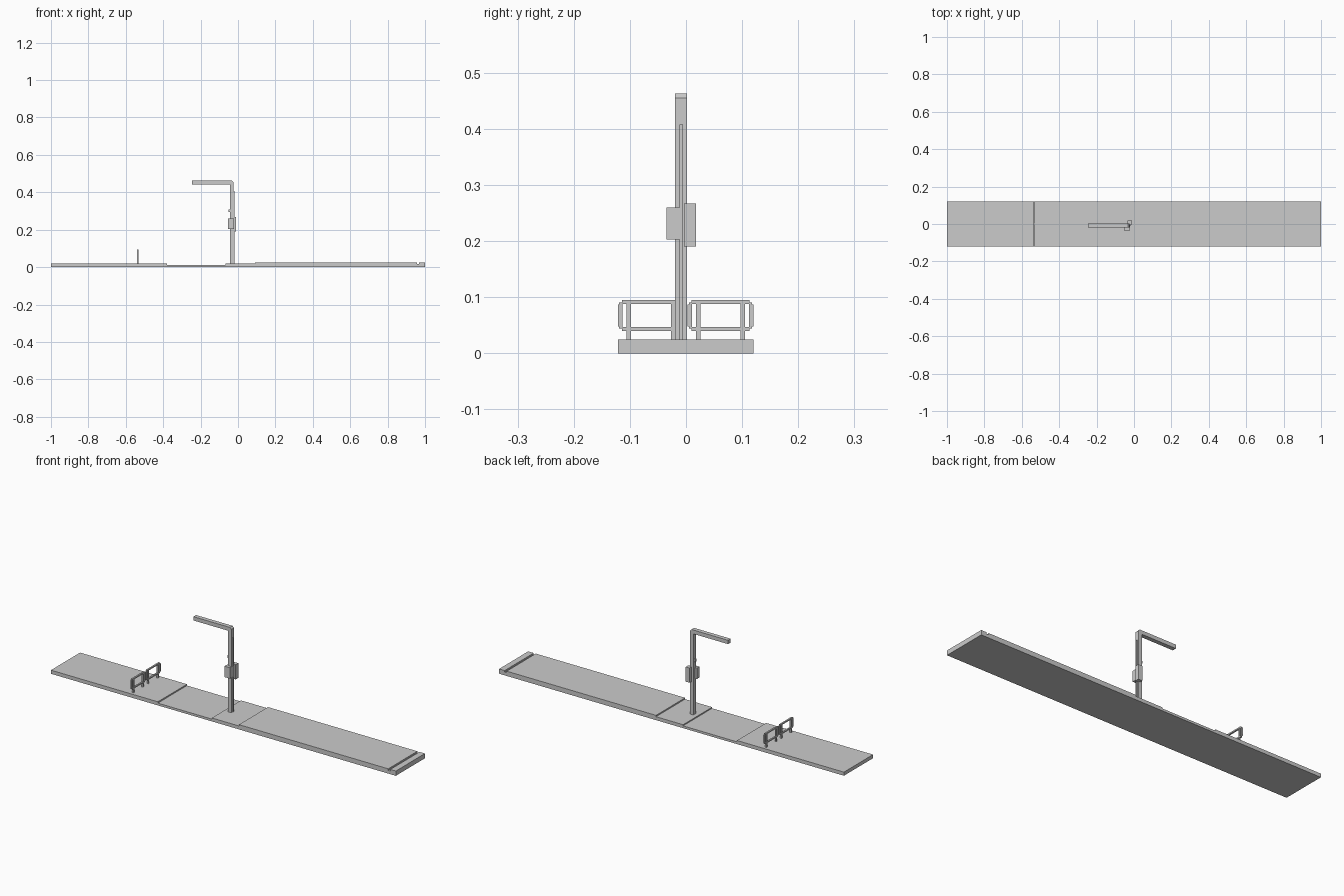
import bpy, bmesh

if "Cube" in bpy.data.objects:
    bpy.data.objects.remove(bpy.data.objects["Cube"])


def extrude_profile(name, pts, y0, y1):
    """Extrude an x-z outline along y."""
    bm = bmesh.new()
    face = bm.faces.new([bm.verts.new((x, y0, z)) for x, z in pts])
    ext = bmesh.ops.extrude_face_region(bm, geom=[face])
    verts = [v for v in ext["geom"] if isinstance(v, bmesh.types.BMVert)]
    bmesh.ops.translate(bm, verts=verts, vec=(0, y1 - y0, 0))
    bmesh.ops.recalc_face_normals(bm, faces=bm.faces)
    me = bpy.data.meshes.new(name)
    bm.to_mesh(me)
    bm.free()
    ob = bpy.data.objects.new(name, me)
    bpy.context.collection.objects.link(ob)
    return ob


def box(name, x0, x1, y0, y1, z0, z1):
    return extrude_profile(name, [(x0, z0), (x1, z0), (x1, z1), (x0, z1)], y0, y1)


# Ground strip: pavement, lowered road, island, raised deck with a slot near the end
extrude_profile("ground_strip", [
    (-1, 0), (1, 0), (1, 0.025), (0.968, 0.025), (0.968, 0.017), (0.956, 0.017),
    (0.956, 0.025), (0.09, 0.025), (0.09, 0.018), (-0.067, 0.018),
    (-0.067, 0.012), (-0.38, 0.012), (-0.38, 0.019), (-1, 0.019)], -0.121, 0.12)

# Mast with cantilever arm, outer corner cut off
extrude_profile("mast_and_arm", [
    (-0.044, 0.017), (-0.025, 0.017), (-0.025, 0.455), (-0.033, 0.463),
    (-0.245, 0.463), (-0.245, 0.443), (-0.044, 0.443)], -0.02, 0.002)

# Fittings on the mast
box("cable_conduit", -0.026, -0.02, -0.012, -0.005, 0.02, 0.408)
box("control_box", -0.054, -0.022, -0.035, -0.012, 0.203, 0.26)
box("side_cabinet", -0.034, -0.011, -0.004, 0.018, 0.19, 0.267)
box("sensor", -0.052, -0.043, -0.014, -0.004, 0.295, 0.309)

# Two guard rails on the pavement
for side, y in (("front", -0.121), ("back", 0.003)):
    for i, p in enumerate((0.015, 0.094)):
        box(f"{side}_rail_post_{i}", -0.540, -0.533, y + p, y + p + 0.008, 0.018, 0.091)
    for part, z in (("lower", 0.040), ("upper", 0.088)):
        box(f"{side}_rail_{part}_bar", -0.540, -0.532, y + 0.007, y + 0.110, z, z + 0.007)
    for i, e in enumerate((0, 0.109)):
        box(f"{side}_rail_end_{i}", -0.540, -0.532, y + e, y + e + 0.008, 0.048, 0.087)
    # Cut-corner joints between the bars and the end uprights
    for i, (a, b) in enumerate(((0.001, 0.009), (0.108, 0.116))):
        for j, z in enumerate((0.044, 0.085)):
            box(f"{side}_rail_joint_{i}{j}", -0.539, -0.533, y + a + 0.001, y + b - 0.001, z, z + 0.006)
